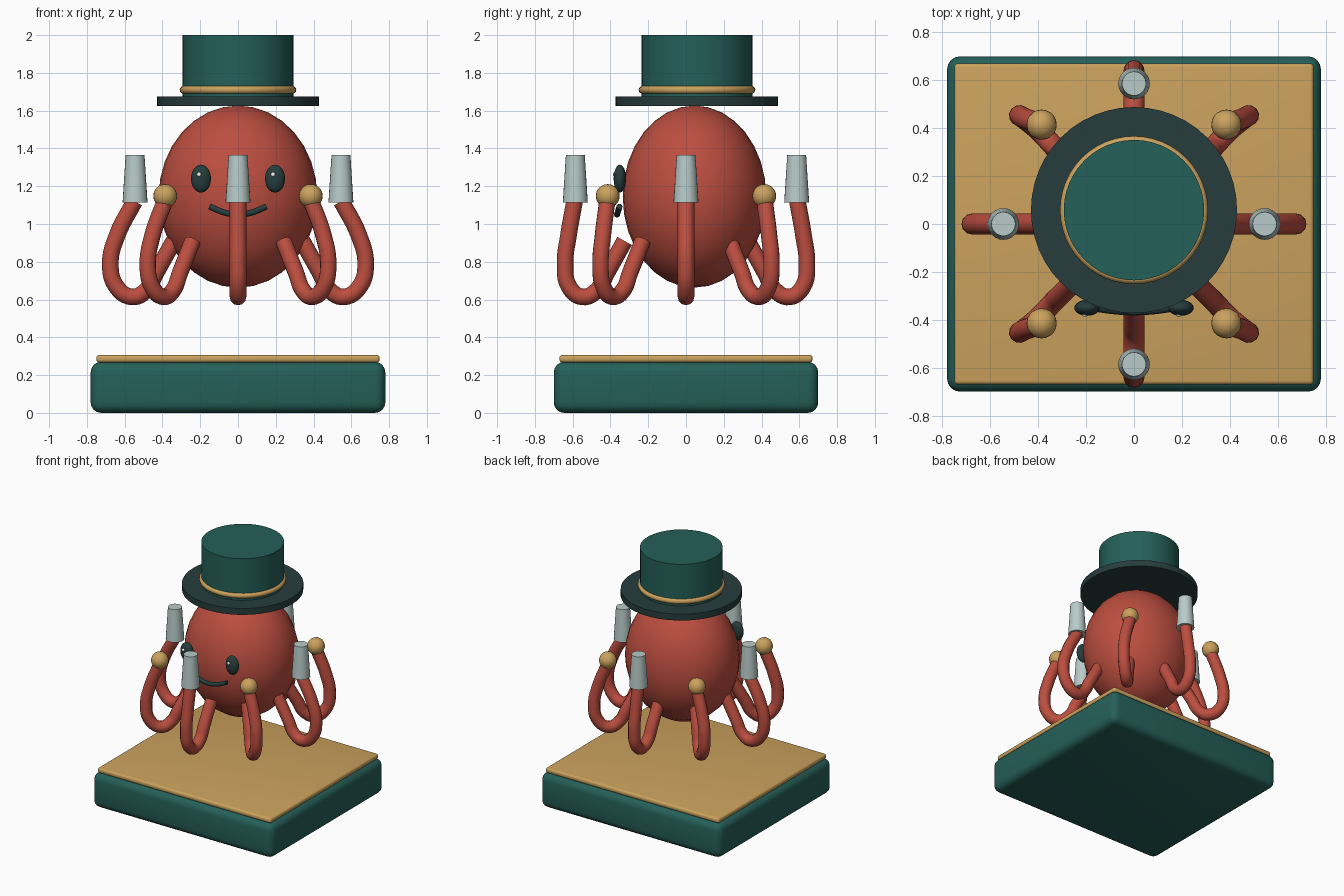
import bpy
from math import sin, cos, radians

if "Cube" in bpy.data.objects:
    bpy.data.objects.remove(bpy.data.objects["Cube"])


def mat(name, rgb):
    m = bpy.data.materials.new(name)
    m.diffuse_color = (*rgb, 1)
    m.use_nodes = True
    m.node_tree.nodes["Principled BSDF"].inputs["Base Color"].default_value = m.diffuse_color
    return m


RED = mat("red", (0.50, 0.075, 0.05))
GREEN = mat("green", (0.018, 0.115, 0.098))
GOLD = mat("gold", (0.60, 0.36, 0.11))
DARK = mat("dark", (0.02, 0.045, 0.045))
SILVER = mat("silver", (0.48, 0.60, 0.58))
WHITE = mat("white", (0.9, 0.9, 0.85))


def finish(name, material, angle=40):
    ob = bpy.context.object
    ob.name = name
    ob.data.materials.clear()
    ob.data.materials.append(material)
    bpy.ops.object.shade_smooth_by_angle(angle=radians(angle))
    return ob


def block(name, size, z, bevel, material):
    bpy.ops.mesh.primitive_cube_add(size=1, location=(0, 0, z))
    ob = bpy.context.object
    ob.scale = size
    bpy.ops.object.transform_apply(location=False, rotation=False, scale=True)
    b = ob.modifiers.new("bevel", 'BEVEL')
    b.width, b.segments = bevel, 4
    bpy.ops.object.modifier_apply(modifier="bevel")
    return finish(name, material)


def ball(name, loc, size, material, seg=24, rings=12):
    bpy.ops.mesh.primitive_uv_sphere_add(segments=seg, ring_count=rings, radius=1, location=loc)
    bpy.context.object.scale = size
    bpy.ops.object.transform_apply(location=False, rotation=False, scale=True)
    return finish(name, material)


def frustum(name, loc, r1, r2, z0, z1, material, verts=48):
    bpy.ops.mesh.primitive_cone_add(vertices=verts, radius1=r1, radius2=r2, depth=z1 - z0,
                                    location=(loc[0], loc[1], (z0 + z1) / 2))
    return finish(name, material)


def tube(name, points, radius, material):
    cu = bpy.data.curves.new(name, 'CURVE')
    cu.dimensions = '3D'
    cu.bevel_depth, cu.bevel_resolution = radius, 4
    cu.resolution_u, cu.use_fill_caps = 6, True
    sp = cu.splines.new('BEZIER')
    sp.bezier_points.add(len(points) - 1)
    for bp, p in zip(sp.bezier_points, points):
        bp.co = p
        bp.handle_left_type = bp.handle_right_type = 'AUTO'
    ob = bpy.data.objects.new(name, cu)
    bpy.context.collection.objects.link(ob)
    bpy.ops.object.select_all(action='DESELECT')
    ob.select_set(True)
    bpy.context.view_layer.objects.active = ob
    bpy.ops.object.convert(target='MESH')
    return finish(name, material)


# Pedestal
block("base", (1.56, 1.40, 0.27), 0.135, 0.055, GREEN)
block("base_top_plate", (1.50, 1.34, 0.04), 0.287, 0.016, GOLD)

# Head
ball("head", (0, 0.045, 1.145), (0.42, 0.38, 0.482), RED, 32, 16)

# Hat
HAT = (0, 0.058)
frustum("hat_brim", HAT, 0.43, 0.43, 1.625, 1.675, DARK)
frustum("hat_crown", HAT, 0.293, 0.293, 1.67, 2.0, GREEN)
bpy.ops.mesh.primitive_torus_add(location=(*HAT, 1.71), major_radius=0.288, minor_radius=0.021,
                                 major_segments=48, minor_segments=10)
finish("hat_band", GOLD)

# Face
for s, side in ((-1, "left"), (1, "right")):
    ball(f"{side}_eye", (s * 0.196, -0.35, 1.24), (0.053, 0.033, 0.074), DARK)
    ball(f"{side}_eye_glint", (s * 0.196 - 0.01, -0.378, 1.262), (0.012, 0.009, 0.012), WHITE, 12, 8)
tube("mouth", [(-0.15, -0.352, 1.092), (-0.07, -0.362, 1.06), (0, -0.365, 1.05),
               (0.07, -0.362, 1.06), (0.15, -0.352, 1.092)], 0.016, DARK)

# Eight arms: (reach along x, reach along y, height), alternating cups and balls at the tips
ARM = [(0.34, 0.325, 0.91), (0.435, 0.42, 0.74), (0.485, 0.47, 0.65), (0.56, 0.55, 0.614),
       (0.645, 0.62, 0.67), (0.676, 0.64, 0.79), (0.64, 0.622, 0.94), (0.548, 0.59, 1.12)]
for i in range(8):
    a = radians(45 * i)
    c, s = cos(a), sin(a)
    tube(f"arm_{i + 1}", [(x * c, y * s, z) for x, y, z in ARM], 0.044, RED)
    tip = (0.545 * c, 0.586 * s)
    if i % 2:
        ball(f"arm_tip_ball_{i + 1}", (*tip, 1.148), (0.063,) * 3, GOLD, 20, 12)
    else:
        frustum(f"arm_tip_cup_{i + 1}", tip, 0.066, 0.05, 1.115, 1.365, SILVER, 24)
